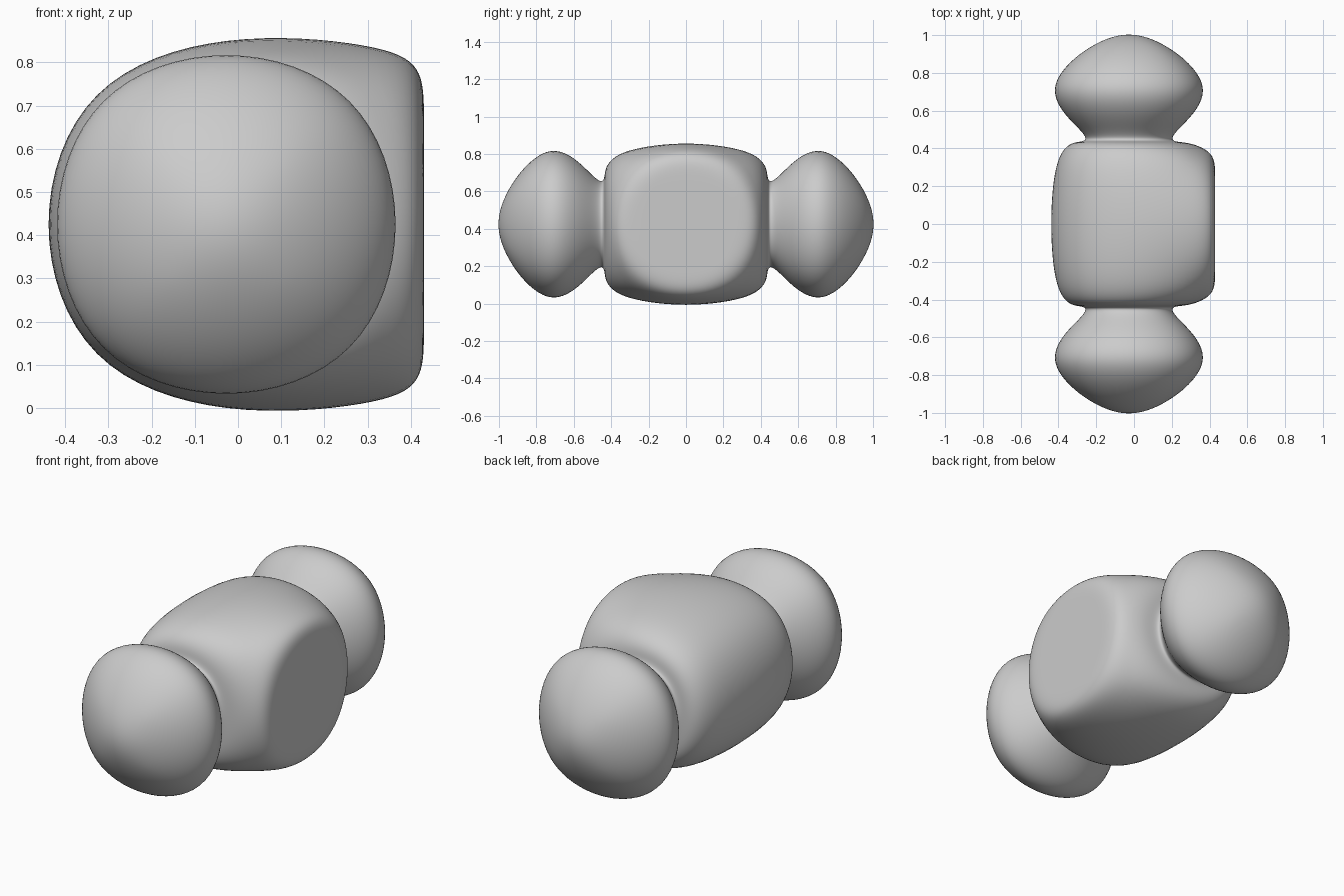
import bpy
import bmesh

if "Cube" in bpy.data.objects:
    bpy.data.objects.remove(bpy.data.objects["Cube"])

CX, CZ = -0.027, 0.425      # axis of the body
S = 0.457                   # half width of the central block cage

# Cage rings for one end: (distance along y, half size of square)
END = [(0.43, S), (0.43, 0.25), (0.465, 0.23), (0.72, 0.55), (1.027, 0.12)]
rings = [(-y, h) for y, h in reversed(END)] + END

bm = bmesh.new()


def square(y, h):
    return [bm.verts.new((CX + sx * h, y, CZ + sz * h))
            for sx, sz in ((1, -1), (1, 1), (-1, 1), (-1, -1))]


# Central block, necks and flared ends as one chain of square rings
loops = [square(y, h) for y, h in rings]
side = None
for k, (a, b) in enumerate(zip(loops, loops[1:])):
    for i in range(4):
        j = (i + 1) % 4
        quad = [a[i], b[i], b[j], a[j]]
        if k == len(END) - 1 and i == 0:
            side = quad          # flat right side, inset below
        else:
            bm.faces.new(quad)
bm.faces.new(loops[0])
bm.faces.new(list(reversed(loops[-1])))

# Inset on the right side keeps it flat
inner = []
for v in side:
    sy = 1 if v.co.y > 0 else -1
    sz = 1 if v.co.z > CZ else -1
    inner.append(bm.verts.new((v.co.x, sy * 0.325, CZ + sz * 0.35)))
for i in range(4):
    j = (i + 1) % 4
    bm.faces.new([side[i], side[j], inner[j], inner[i]])
bm.faces.new(inner)

bmesh.ops.recalc_face_normals(bm, faces=bm.faces[:])
for f in bm.faces:
    f.smooth = True

mesh = bpy.data.meshes.new("double_ended_body")
bm.to_mesh(mesh)
bm.free()
body = bpy.data.objects.new("double_ended_body", mesh)
bpy.context.collection.objects.link(body)

# Smooth rounded surface
sub = body.modifiers.new("smooth", 'SUBSURF')
sub.levels = 4
sub.render_levels = 4
